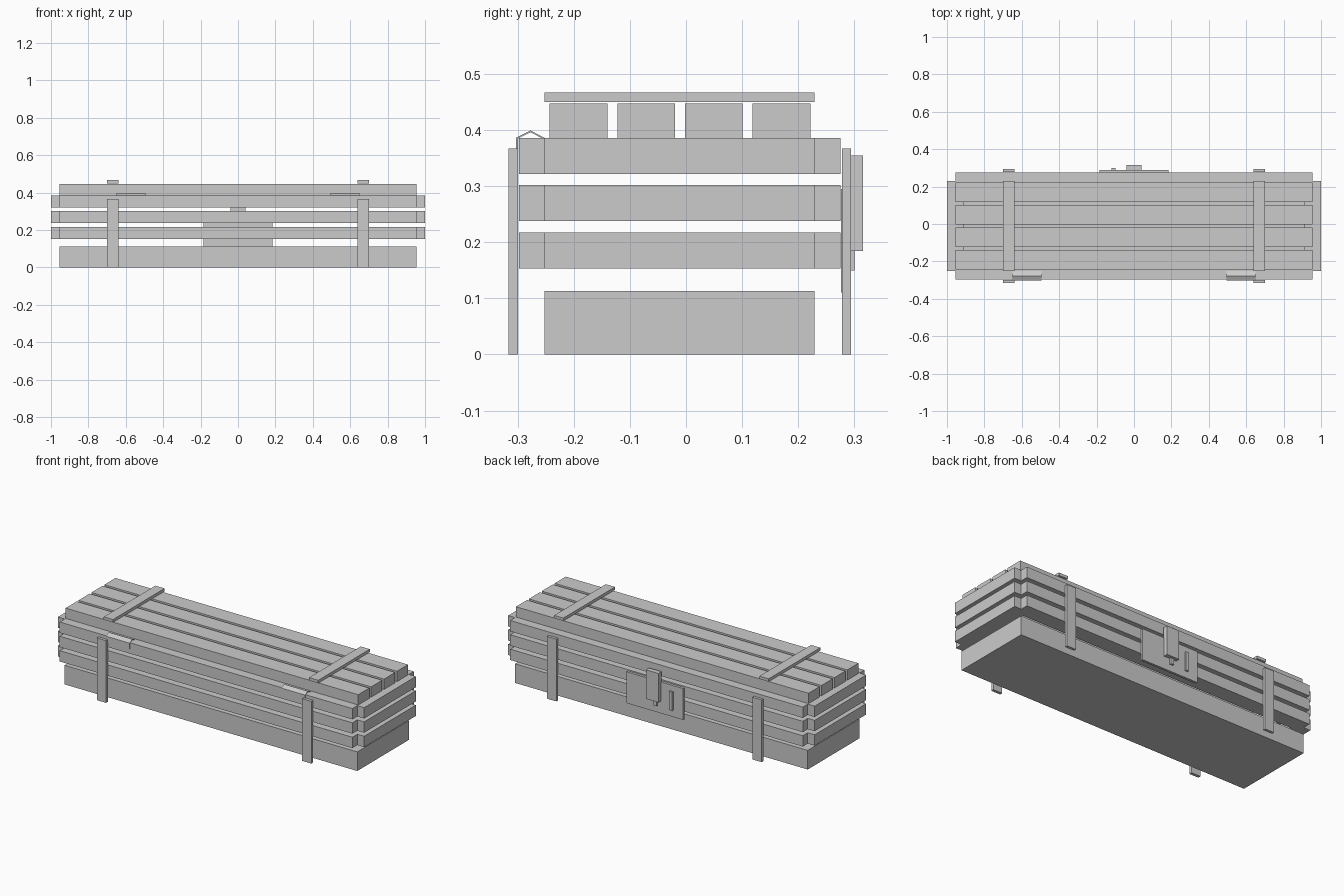
import bpy, bmesh

if "Cube" in bpy.data.objects:
    bpy.data.objects.remove(bpy.data.objects["Cube"])


def mesh_object(name, bm):
    bmesh.ops.recalc_face_normals(bm, faces=bm.faces[:])
    me = bpy.data.meshes.new(name)
    bm.to_mesh(me)
    bm.free()
    ob = bpy.data.objects.new(name, me)
    bpy.context.collection.objects.link(ob)
    return ob


def box(name, x, y, z):
    """Box given by its (min, max) range on each axis."""
    bm = bmesh.new()
    bmesh.ops.create_cube(bm, size=1)
    for v in bm.verts:
        v.co = [r[0] if c < 0 else r[1] for r, c in zip((x, y, z), v.co)]
    return mesh_object(name, bm)


def extrude_x(name, profile, x0, x1):
    """Closed (y, z) profile extruded along x."""
    bm = bmesh.new()
    a = [bm.verts.new((x0, y, z)) for y, z in profile]
    face = bm.faces.new(a)
    ext = bmesh.ops.extrude_face_region(bm, geom=[face])
    for g in ext["geom"]:
        if isinstance(g, bmesh.types.BMVert):
            g.co.x = x1
    return mesh_object(name, bm)


HALF = 0.955
Y0, Y1 = -0.252, 0.229

# Solid base
box("base", (-HALF, HALF), (Y0, Y1), (0, 0.113))

# Three rows of wall planks, crossing at the corners
for z in (0.153, 0.238, 0.322):
    zr = (z, z + 0.064)
    box("front_plank", (-HALF, HALF), (-0.298, -0.206), zr)
    box("back_plank", (-HALF, HALF), (0.183, 0.275), zr)
    for s in (-1, 1):
        box("end_plank", sorted((s * 0.91, s * 1.0)), (Y0, Y1), zr)

# Lid planks
for i in range(4):
    y = -0.243 + i * 0.1205
    box("lid_plank", (-HALF, HALF), (y, y + 0.103), (0.386, 0.447))

# Bent sheet hinge profile
hinge = [(-0.252, 0.386), (-0.277, 0.399), (-0.303, 0.386), (-0.303, 0.350),
         (-0.299, 0.350), (-0.299, 0.385), (-0.277, 0.396), (-0.256, 0.385)]

# Battens, straps and hinges on both halves
for s in (-1, 1):
    xr = sorted((s * 0.64, s * 0.70))
    box("lid_batten", xr, (Y0, Y1), (0.450, 0.467))
    box("front_strap", xr, (-0.316, -0.299), (0, 0.367))
    box("back_strap", xr, (0.278, 0.294), (0, 0.367))
    extrude_x("hinge", hinge, s * 0.495, s * 0.65)

# Lock on the back
box("lock_plate", (-0.185, 0.185), (0.276, 0.290), (0.110, 0.295))
box("lock_hasp", (-0.041, 0.041), (0.286, 0.315), (0.184, 0.355))
for x in (-0.11, -0.008):
    box("lock_pin", (x - 0.01, x + 0.01), (0.284, 0.300), (0.150, 0.260))
